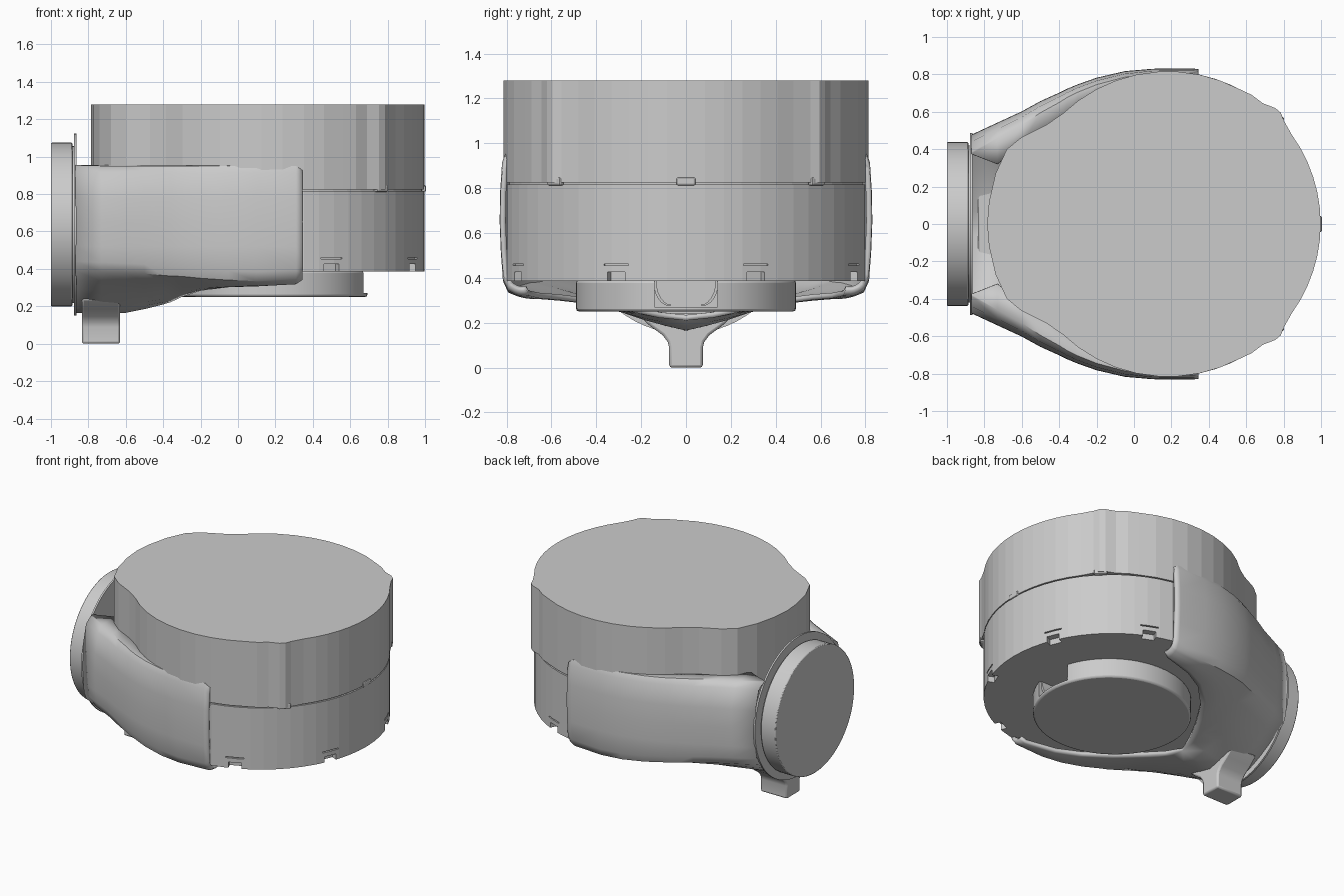
import bpy, bmesh
from math import sin, cos, pi, radians
from mathutils import Matrix, Vector

if "Cube" in bpy.data.objects:
    bpy.data.objects.remove(bpy.data.objects["Cube"])

CX, R = 0.182, 0.816          # drum centre and radius


def add_object(name, bm, smooth=None, recalc=True):
    if recalc:
        bmesh.ops.recalc_face_normals(bm, faces=bm.faces)
    me = bpy.data.meshes.new(name)
    bm.to_mesh(me)
    bm.free()
    ob = bpy.data.objects.new(name, me)
    bpy.context.collection.objects.link(ob)
    if smooth:
        bpy.ops.object.select_all(action='DESELECT')
        ob.select_set(True)
        bpy.context.view_layer.objects.active = ob
        bpy.ops.object.shade_smooth_by_angle(angle=radians(smooth))
    return ob


def prism(name, pts, lo, hi, axis='z', smooth=None):
    """Extrude a closed outline along z (points x,y) or x (points y,z)."""
    bm = bmesh.new()
    vs = [bm.verts.new((a, b, lo) if axis == 'z' else (lo, a, b)) for a, b in pts]
    f = bm.faces.new(vs)
    up = bmesh.ops.extrude_face_region(bm, geom=[f])['geom']
    d = (0, 0, hi - lo) if axis == 'z' else (hi - lo, 0, 0)
    bmesh.ops.translate(bm, verts=[g for g in up if isinstance(g, bmesh.types.BMVert)], vec=d)
    return add_object(name, bm, smooth)


def box(name, size, matrix, hide=False):
    bm = bmesh.new()
    bmesh.ops.create_cube(bm, size=1, matrix=matrix @ Matrix.Diagonal((*size, 1)))
    ob = add_object(name, bm)
    if hide:
        ob.hide_render = True
        ob.hide_viewport = True
    return ob


def bevel(ob, width, segments=2):
    m = ob.modifiers.new("bevel", 'BEVEL')
    m.width, m.segments, m.limit_method = width, segments, 'ANGLE'
    m.angle_limit = radians(40)


def cut(ob, cutter):
    m = ob.modifiers.new("cut", 'BOOLEAN')
    m.operation, m.object, m.solver = 'DIFFERENCE', cutter, 'EXACT'


def circle(r, cz, n=64):
    return [(r * cos(2 * pi * i / n), cz + r * sin(2 * pi * i / n)) for i in range(n)]


def arc(a0, a1, step):
    return [(CX + R * cos(radians(a)), R * sin(radians(a))) for a in range(a0, a1 + 1, step)]


def mirrored(half):
    return half + [(x, -y) for x, y in reversed(half) if y > 1e-5]


def at_angle(deg, r, z):
    a = radians(deg)
    return Matrix.Translation((CX + r * cos(a), r * sin(a), z)) @ Matrix.Rotation(a, 4, 'Z')


# drum: upper and lower halves with a fine seam between them
tail = [(-0.47, 0.53), (-0.6, 0.465), (-0.68, 0.4), (-0.74, 0.27), (-0.775, 0.12), (-0.785, 0)]
bump = [(0.80, 0.555), (0.785, 0.595), (0.755, 0.62), (0.69, 0.645), (0.63, 0.69)]
upper_half = arc(0, 38, 6) + bump + arc(62, 134, 8) + tail
lower_half = [(x, y if x > 0.3 else y * 0.96) for x, y in arc(0, 134, 6) + tail]
upper_drum = prism("upper_drum", mirrored(upper_half), 0.824, 1.28)
core_half = [(CX + (x - CX) * 0.985, y * 0.985) for x, y in lower_half]
prism("drum_core", mirrored(core_half), 0.5, 0.9)
lower_drum = prism("lower_drum", mirrored(lower_half), 0.385, 0.816)

# seam tabs and lower edge notches
for i, a in enumerate((-45, 0, 45)):
    r = R - 0.008 if a == 0 else R + 0.008
    tab = box(f"seam_tab_{i}", (0.03, 0.085, 0.036), at_angle(a, r, 0.83))
    bevel(tab, 0.008)
for i, a in enumerate((-67, -22.5, 22.5, 67)):
    cut(lower_drum, box(f"notch_cutter_{i}", (0.09, 0.085, 0.1), at_angle(a, R, 0.375), True))
    cut(lower_drum, box(f"slot_cutter_{i}", (0.03, 0.12, 0.008), at_angle(a, R, 0.458), True))

# round base with a pocket at the outlet side
base = prism("base_ring", [(CX + 0.51 * cos(2 * pi * i / 72), 0.49 * sin(2 * pi * i / 72))
                           for i in range(72)], 0.25, 0.39, smooth=35)
bevel(base, 0.012)
cut(base, box("pocket_cutter", (0.3, 0.28, 0.13), Matrix.Translation((0.67, 0, 0.335)), True))
for side in (-1, 1):
    outer = [(side * (0.145 - 0.07 * (1 - cos(t * pi / 12))), 0.385 - 0.11 * sin(t * pi / 12))
             for t in range(7)]
    inner = [(y - side * 0.012, z + 0.004) for y, z in reversed(outer)]
    prism("pocket_fin", outer + inner, 0.52, 0.65, 'x', 40)

# collar: lofted half shell, mirrored and thickened
# x, outer y, top inner y, shoulder, side bottom z, lip y, lip z
stations = [
    (-0.87, 0.475, 0.375, 0.09, 0.39, 0, 0.165),
    (-0.73, 0.54, 0.32, 0.08, 0.385, 0, 0.16),
    (-0.6, 0.60, 0.42, 0.07, 0.38, 0, 0.165),
    (-0.5, 0.655, 0.48, 0.06, 0.375, 0, 0.185),
    (-0.4, 0.70, 0.54, 0.05, 0.365, 0, 0.21),
    (-0.36, 0.72, 0.58, 0.045, 0.362, 0.12, 0.222),
    (-0.3, 0.745, 0.62, 0.04, 0.36, 0.25, 0.25),
    (-0.2, 0.78, 0.69, 0.035, 0.35, 0.42, 0.283),
    (-0.05, 0.815, 0.75, 0.03, 0.34, 0.57, 0.302),
    (0.1, 0.828, 0.78, 0.022, 0.335, 0.65, 0.308),
    (0.31, 0.829, 0.78, 0.022, 0.345, 0.70, 0.32),
    (0.345, 0.827, 0.785, 0.022, 0.365, 0.71, 0.345),
]
bm = bmesh.new()
rows = []
for k, (x, yo, yi, s, zs, ly, lz) in enumerate(stations):
    top = 0.955 if k < len(stations) - 1 else 0.93
    sec = [(yi, top), (yo - s, top - 0.004), (yo - 0.4 * s, top - 0.04), (yo, 0.78), (yo + 0.002, 0.65),
           (yo - 0.003, 0.52), (yo - 0.012, zs + 0.05), (yo - 0.035, zs)]
    bulge = 0.028 if ly == 0 else 0.012
    for j in range(1, 7):
        t = j / 6
        sec.append((sec[7][0] + (ly - sec[7][0]) * t,
                    zs + (lz - zs) * t - bulge * sin(pi * t)))
    rows.append([bm.verts.new((x, -y, z)) for y, z in sec])
for a, b in zip(rows, rows[1:]):
    for j in range(len(a) - 1):
        bm.faces.new((a[j], a[j + 1], b[j + 1], b[j]))
collar = add_object("collar", bm, 40, recalc=False)
m = collar.modifiers.new("mirror", 'MIRROR')
m.use_axis = (False, True, False)
m = collar.modifiers.new("shell", 'SOLIDIFY')
m.thickness, m.offset = 0.025, -1

# foot flaring into the collar underside
half = [(0.075, 0.0), (0.075, 0.09), (0.082, 0.115), (0.105, 0.145), (0.16, 0.185), (0.22, 0.24)]
foot = prism("foot", half + [(-y, z) for y, z in reversed(half)], -0.835, -0.63, 'x', 40)
bevel(foot, 0.012)

# round outlet: thin flange, neck and end disc
prism("outlet_flange", circle(0.487, 0.637), -0.876, -0.864, 'x', 35)
prism("outlet_neck", circle(0.42, 0.637), -0.9, -0.87, 'x', 35)
disc = prism("outlet_disc", circle(0.438, 0.637), -1.0, -0.886, 'x', 35)
bevel(disc, 0.006)
